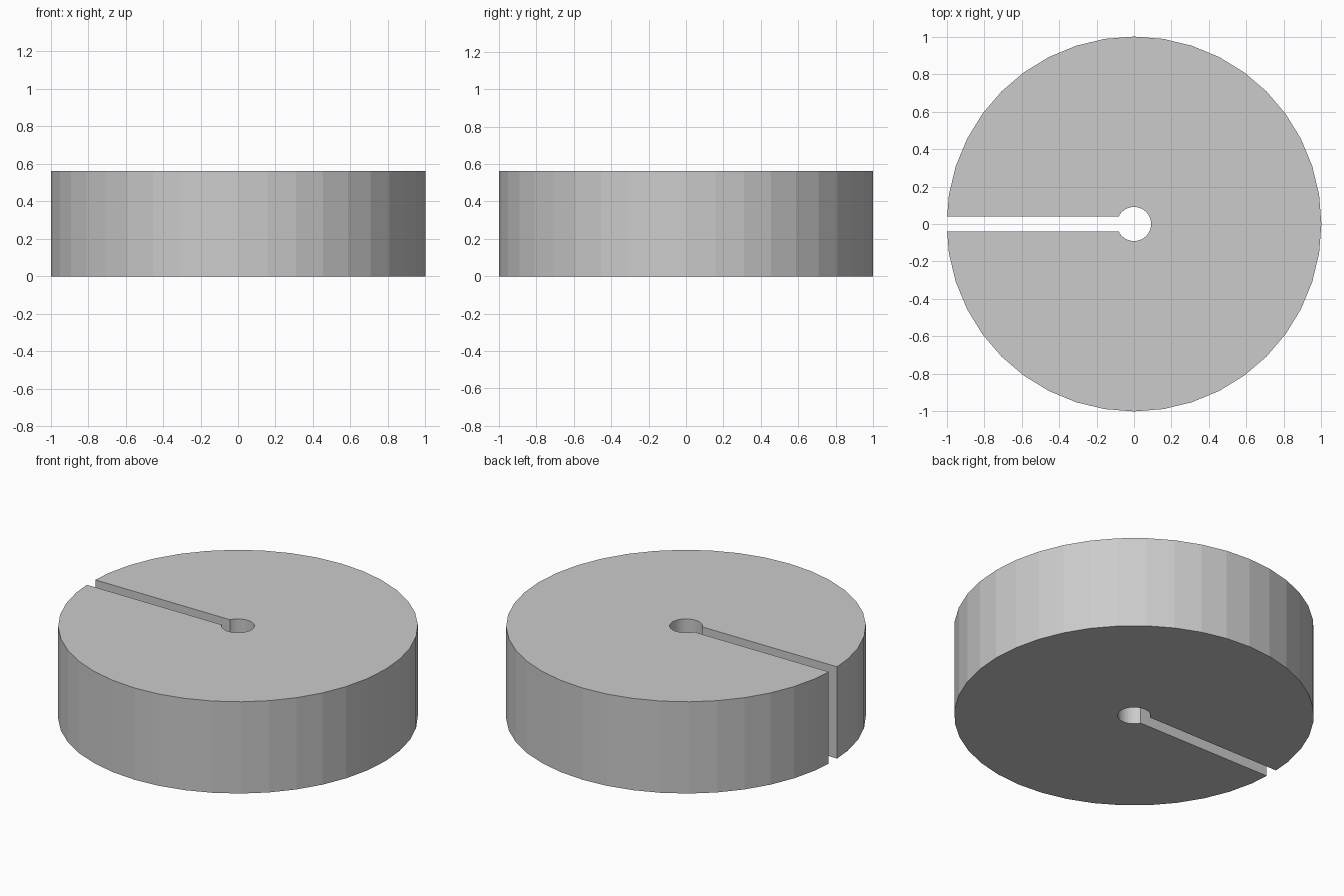
import bpy, bmesh, math

if "Cube" in bpy.data.objects:
    bpy.data.objects.remove(bpy.data.objects["Cube"])

RADIUS, HOLE, HALF_SLOT, HEIGHT, SIDES = 1.0, 0.091, 0.04, 0.563, 40


def open_arc(radius):
    """Polygon arc from just above the slot, round by +x, to just below it."""
    pts = []
    for k in range(-SIDES // 2, SIDES // 2 + 1):
        a = 2 * math.pi * k / SIDES
        x, y = radius * math.cos(a), radius * math.sin(a)
        if x > 0 or abs(y) > HALF_SLOT + 0.001:
            pts.append((x, y))
    # slot corners lie where the slot line crosses the polygon edge
    half = math.pi / SIDES
    a = math.asin(HALF_SLOT / radius)
    mid = (math.floor(a / (2 * half)) + 0.5) * 2 * half
    x = -(radius * math.cos(half) - HALF_SLOT * math.sin(mid)) / math.cos(mid)
    return [(x, -HALF_SLOT)] + pts + [(x, HALF_SLOT)]


# Slotted disc: outer rim, then back round the centre hole
outline = open_arc(RADIUS) + open_arc(HOLE)[::-1]
bm = bmesh.new()
base = bm.faces.new([bm.verts.new((x, y, 0)) for x, y in outline])
ext = bmesh.ops.extrude_face_region(bm, geom=[base], use_keep_orig=True)
top = [v for v in ext["geom"] if isinstance(v, bmesh.types.BMVert)]
bmesh.ops.translate(bm, verts=top, vec=(0, 0, HEIGHT))
bmesh.ops.recalc_face_normals(bm, faces=bm.faces[:])
mesh = bpy.data.meshes.new("slotted_weight_disc")
bm.to_mesh(mesh)
bm.free()
disc = bpy.data.objects.new("slotted_weight_disc", mesh)
bpy.context.collection.objects.link(disc)
